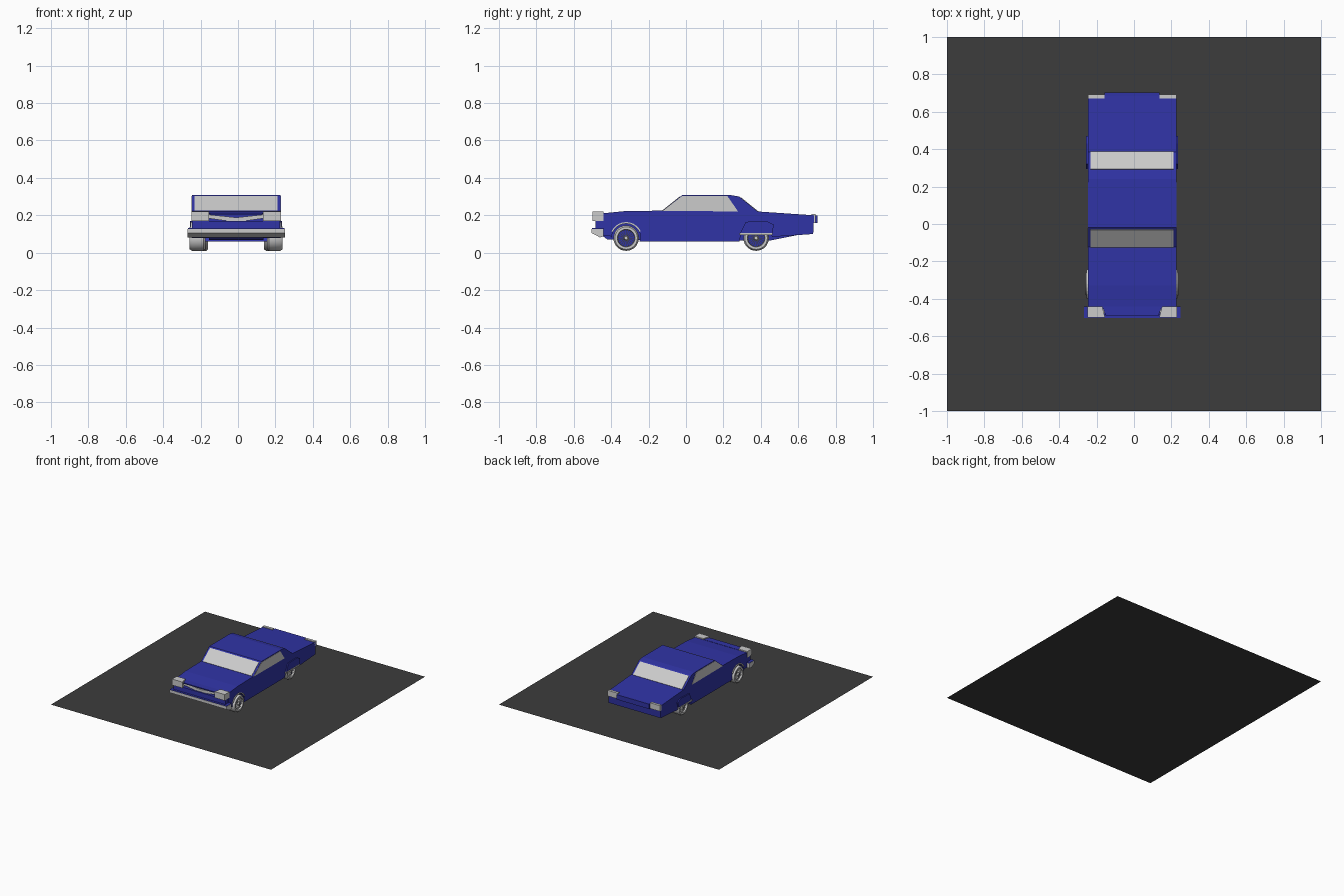
import bpy, bmesh, math
from mathutils import Vector, Matrix

if "Cube" in bpy.data.objects:
    bpy.data.objects.remove(bpy.data.objects["Cube"])

CX = -0.01  # car centre line


def material(name, rgb):
    m = bpy.data.materials.new(name)
    m.diffuse_color = (*rgb, 1)
    m.use_nodes = True
    m.node_tree.nodes["Principled BSDF"].inputs["Base Color"].default_value = m.diffuse_color
    return m


BLUE = material("blue_paint", (0.03, 0.034, 0.38))
DARK = material("dark_ground", (0.045, 0.045, 0.045))


def finish(name, bm, mat=None):
    bmesh.ops.recalc_face_normals(bm, faces=bm.faces)
    me = bpy.data.meshes.new(name)
    bm.to_mesh(me)
    bm.free()
    ob = bpy.data.objects.new(name, me)
    bpy.context.collection.objects.link(ob)
    if mat:
        me.materials.append(mat)
    return ob


def extrude(bm, pts, vec):
    f = bm.faces.new([bm.verts.new(p) for p in pts])
    r = bmesh.ops.extrude_face_region(bm, geom=[f], use_keep_orig=True)
    verts = [v for v in r["geom"] if isinstance(v, bmesh.types.BMVert)]
    bmesh.ops.translate(bm, verts=verts, vec=vec)


def prism(name, yz, x0, x1, mat=None, both=False):
    """Side profile (y, z) extruded across x; optionally on both sides."""
    bm = bmesh.new()
    for s in ((1, -1) if both else (1,)):
        extrude(bm, [(CX + s * x0, y, z) for y, z in yz], (s * (x1 - x0), 0, 0))
    bmesh.ops.triangulate(bm, faces=[f for f in bm.faces if len(f.verts) > 4])
    return finish(name, bm, mat)


def front_plate(name, xz, y0, y1, mat=None, both=False):
    """Front outline (x, z) extruded along y."""
    bm = bmesh.new()
    for s in ((1, -1) if both else (1,)):
        extrude(bm, [(CX + s * x, y0, z) for x, z in xz], (0, y1 - y0, 0))
    return finish(name, bm, mat)


def rect(a0, a1, b0, b1):
    return [(a0, b0), (a1, b0), (a1, b1), (a0, b1)]


def arc(cy, cz, r, a0, a1, n):
    return [(cy + r * math.cos(math.radians(a0 + (a1 - a0) * i / n)),
             cz + r * math.sin(math.radians(a0 + (a1 - a0) * i / n))) for i in range(n + 1)]


# ground
bm = bmesh.new()
bmesh.ops.create_grid(bm, x_segments=1, y_segments=1, size=1)
finish("ground_plate", bm, DARK)

# lower body, with front wheel arch and rear skirt in the profile
FY, RY, WZ, WR = -0.32, 0.375, 0.078, 0.068
body = [(-0.45, 0.09), (-0.45, 0.21), (-0.33, 0.222), (-0.14, 0.225), (0.39, 0.22),
        (0.685, 0.2), (0.68, 0.1), (0.46, 0.085), (0.455, 0.1), (0.295, 0.1),
        (0.285, 0.06), (-0.25, 0.06)]
body += arc(FY, WZ, 0.078, 0, 180, 10) + [(-0.405, 0.09)]
prism("body", body, -0.237, 0.237, BLUE)
prism("chassis", [(-0.44, 0.085), (-0.42, 0.07), (0.45, 0.065), (0.6, 0.095), (0.6, 0.16), (-0.44, 0.16)],
      -0.145, 0.145, BLUE)

# cabin
prism("cabin", [(-0.13, 0.22), (-0.02, 0.308), (0.24, 0.308), (0.285, 0.3), (0.39, 0.215)],
      -0.237, 0.237, BLUE)
prism("side_window", [(-0.125, 0.223), (-0.022, 0.302), (0.222, 0.302), (0.278, 0.221)],
      0.232, 0.239, None, True)


def slope_glass(name, a, b, t):
    d = (Vector(b) - Vector(a)).normalized()
    n = Vector((-d.y, d.x)) * t
    p, q = Vector(a), Vector(b)
    prism(name, [tuple(p - n), tuple(q - n), tuple(q + n), tuple(p + n)], -0.222, 0.222)


slope_glass("windscreen", (-0.125, 0.224), (-0.03, 0.3), 0.003)
slope_glass("rear_window", (0.292, 0.294), (0.385, 0.219), 0.003)

# nose, grille and headlights
bm = bmesh.new()
extrude(bm, [(CX + x, y, 0.205) for x, y in
             [(-0.16, -0.44), (0.16, -0.44), (0.14, -0.492), (-0.14, -0.492)]], (0, 0, 0.008))
finish("hood_lip", bm, BLUE)
front_plate("grille", [(-0.155, 0.205), (0, 0.188), (0.155, 0.205), (0.155, 0.185),
                       (0, 0.163), (-0.155, 0.185)], -0.475, -0.445)
bm = bmesh.new()
for s in (1, -1):
    extrude(bm, [(CX + s * x, y, 0.17) for x, y in
                 [(0.239, -0.5), (0.239, -0.44), (0.16, -0.44), (0.145, -0.5)]], (0, 0, 0.05))
finish("headlights", bm)
prism("fender_nose", rect(-0.485, -0.44, 0.125, 0.17), -0.235, 0.235, BLUE)

# front bumper
prism("front_bumper", [(-0.505, 0.128), (-0.44, 0.128), (-0.44, 0.088), (-0.46, 0.082), (-0.505, 0.105)],
      -0.26, 0.26)
prism("bumper_top", rect(-0.503, -0.44, 0.126, 0.131), -0.258, 0.258, BLUE)

# tail
prism("tail_panel", rect(0.67, 0.704, 0.16, 0.2), -0.147, 0.147, BLUE)
prism("tail_lights", rect(0.67, 0.692, 0.16, 0.207), 0.147, 0.237, None, True)

# wheel arch trims and rear fender flares
prism("front_arch_trim", arc(FY, WZ, 0.086, 25, 155, 10) + arc(FY, WZ, 0.078, 155, 25, 10),
      0.232, 0.243, None, True)
prism("rear_skirt", [(0.29, 0.105), (0.46, 0.1), (0.47, 0.15), (0.43, 0.17), (0.32, 0.165)],
      0.23, 0.246, BLUE, True)
prism("rear_skirt_trim", rect(0.285, 0.462, 0.095, 0.106), 0.232, 0.248, None, True)


# wheels: lathed tyre, recessed disc, wire spokes and hub
def wheel(name, cy, side, x_in, x_out):
    place = lambda bm: bmesh.ops.transform(
        bm, verts=bm.verts, matrix=Matrix.Translation((CX, cy, WZ)) @ Matrix.Diagonal((side, 1, 1, 1)))
    section = [(x_in, 0.05), (x_in, 0.06), (x_in + 0.01, WR), (x_out - 0.012, WR),
               (x_out, 0.06), (x_out, 0.047), (x_out - 0.015, 0.045)]
    n = 28
    bm = bmesh.new()
    rings = [[bm.verts.new((x, r * math.cos(2 * math.pi * i / n), r * math.sin(2 * math.pi * i / n)))
              for x, r in section] for i in range(n)]
    for i in range(n):
        a, b = rings[i], rings[(i + 1) % n]
        for j in range(len(section)):
            k = (j + 1) % len(section)
            bm.faces.new((a[j], a[k], b[k], b[j]))
    place(bm)
    tyre = finish(name + "_tyre", bm)
    for p in tyre.data.polygons:
        p.use_smooth = True
    tyre.data.set_sharp_from_angle(angle=math.radians(35))

    bm = bmesh.new()
    turn = Matrix.Rotation(math.pi / 2, 4, 'Y')
    bmesh.ops.create_cone(bm, cap_ends=True, segments=n, radius1=0.05, radius2=0.05, depth=0.02,
                          matrix=Matrix.Translation((x_out - 0.03, 0, 0)) @ turn)
    place(bm)
    finish(name + "_disc", bm, BLUE)

    bm = bmesh.new()
    for i in range(20):
        bmesh.ops.create_cube(bm, size=1, matrix=Matrix.Rotation(2 * math.pi * i / 20, 4, 'X')
                              @ Matrix.Translation((x_out - 0.012, 0.03, 0))
                              @ Matrix.Diagonal((0.006, 0.036, 0.003, 1)))
    bmesh.ops.create_cone(bm, cap_ends=True, segments=12, radius1=0.014, radius2=0.009, depth=0.02,
                          matrix=Matrix.Translation((x_out - 0.01, 0, 0)) @ turn)
    place(bm)
    finish(name + "_spokes", bm)


for s, tag in ((1, "right"), (-1, "left")):
    wheel("front_" + tag, FY, s, 0.165, 0.248)
    wheel("rear_" + tag, RY, s, 0.15, 0.233)
